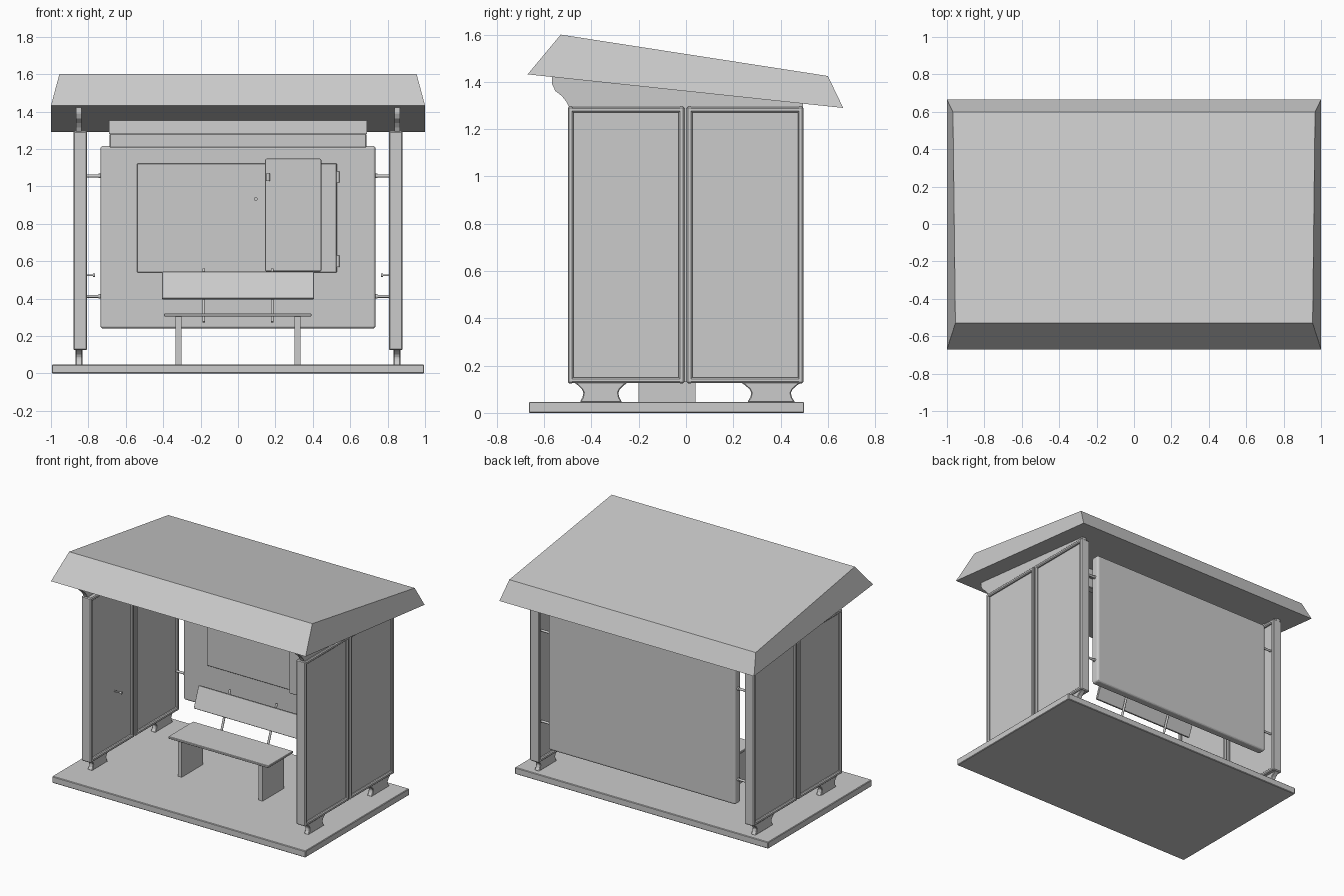
import bpy, bmesh, math
from mathutils import Vector

if "Cube" in bpy.data.objects:
    bpy.data.objects.remove(bpy.data.objects["Cube"])


def finish(name, bm, bevel=0.0, segments=1):
    bmesh.ops.recalc_face_normals(bm, faces=bm.faces[:])
    me = bpy.data.meshes.new(name)
    bm.to_mesh(me)
    bm.free()
    ob = bpy.data.objects.new(name, me)
    bpy.context.collection.objects.link(ob)
    if bevel:
        mod = ob.modifiers.new("bevel", 'BEVEL')
        mod.width = bevel
        mod.segments = segments
    return ob


def box(name, x, y, z, bevel=0.0, segments=1):
    bm = bmesh.new()
    bmesh.ops.create_cube(bm, size=1)
    for v in bm.verts:
        v.co = [lo + (c + 0.5) * (hi - lo) for c, (lo, hi) in zip(v.co, (x, y, z))]
    return finish(name, bm, bevel, segments)


def extrude_yz(name, profile, x0, x1, bevel=0.0):
    bm = bmesh.new()
    face = bm.faces.new([bm.verts.new((x0, y, z)) for y, z in profile])
    res = bmesh.ops.extrude_face_region(bm, geom=[face])
    for v in res["geom"]:
        if isinstance(v, bmesh.types.BMVert):
            v.co.x = x1
    return finish(name, bm, bevel)


def rod(name, a, b, radius, sides=10):
    a, b = Vector(a), Vector(b)
    bm = bmesh.new()
    bmesh.ops.create_cone(bm, cap_ends=True, segments=sides, radius1=radius,
                          radius2=radius, depth=(b - a).length)
    rot = (b - a).to_track_quat('Z', 'Y').to_matrix()
    for v in bm.verts:
        v.co = rot @ v.co + (a + b) / 2
    ob = finish(name, bm)
    for p in ob.data.polygons:
        p.use_smooth = len(p.vertices) == 4
    return ob


def span(s, a, b):
    return (min(s * a, s * b), max(s * a, s * b))


# Floor slab
box("floor_slab", (-0.995, 0.995), (-0.665, 0.5), (0, 0.047), 0.004)

# Sloped roof: outline points as (half width, y, z)
bm = bmesh.new()
rings = [(1.0, -0.67, 1.432), (0.955, -0.53, 1.6), (0.968, 0.6, 1.425), (1.0, 0.665, 1.29)]
left = [bm.verts.new((-w, y, z)) for w, y, z in rings]
right = [bm.verts.new((w, y, z)) for w, y, z in rings]
bm.faces.new(left)
bm.faces.new(right)
for i in range(4):
    j = (i + 1) % 4
    bm.faces.new((left[i], left[j], right[j], right[i]))
finish("roof", bm)


# Concave foot profile, wide at both ends
def foot_profile(yc, w):
    shape = [(1.0, 0.13), (0.86, 0.118), (0.7, 0.1), (0.64, 0.085), (0.68, 0.065), (0.78, 0.045)]
    return ([(yc + w * f, z) for f, z in shape] +
            [(yc - w * f, z) for f, z in reversed(shape)])


for s, side in ((-1, "left"), (1, "right")):
    # Side wall: two framed panes
    for y0, y1, place in ((-0.5, -0.007, "front"), (0.003, 0.497, "back")):
        tag = f"{side}_{place}"
        xs = span(s, 0.806, 0.88)
        w = 0.024
        box(tag + "_post_a", xs, (y0, y0 + w), (0.125, 1.295), 0.006)
        box(tag + "_post_b", xs, (y1 - w, y1), (0.125, 1.295), 0.006)
        box(tag + "_top_rail", xs, (y0 + 0.01, y1 - 0.01), (1.27, 1.294), 0.006)
        box(tag + "_bottom_rail", xs, (y0 + 0.01, y1 - 0.01), (0.126, 0.15), 0.006)
        box(tag + "_pane", span(s, 0.822, 0.865), (y0 + 0.015, y1 - 0.015), (0.14, 1.28))
    box(side + "_centre_strip", span(s, 0.82, 0.866), (-0.012, 0.008), (0.13, 1.29))

    # Bracket carrying the roof
    extrude_yz(side + "_roof_bracket",
               [(-0.49, 1.285), (-0.505, 1.315), (-0.525, 1.34), (-0.553, 1.362), (-0.566, 1.39),
                (-0.566, 1.43), (0.495, 1.315), (0.495, 1.285)], s * 0.836, s * 0.866)

    # Feet
    for yc, w, place in ((-0.36, 0.115, "front"), (0.36, 0.13, "back")):
        extrude_yz(f"{side}_{place}_foot", foot_profile(yc, w), s * 0.832, s * 0.868, 0.004)

    # Pins joining the back wall, and a small knob on the side wall
    for z in (0.412, 1.056):
        rod(side + "_wall_pin", (s * 0.72, 0.465, z), (s * 0.81, 0.465, z), 0.008)
        rod(side + "_pin_collar", (s * 0.735, 0.465, z), (s * 0.745, 0.465, z), 0.012)
    rod(side + "_knob_stem", (s * 0.775, -0.21, 0.525), (s * 0.825, -0.21, 0.525), 0.005)
    rod(side + "_knob", (s * 0.764, -0.21, 0.525), (s * 0.776, -0.21, 0.525), 0.009)

    # Bench leg and backrest rod
    box(side + "_bench_leg", span(s, 0.302, 0.333), (-0.2, 0.04), (0.045, 0.308))
    rod(side + "_backrest_rod", (s * 0.183, 0.065, 0.275), (s * 0.183, 0.172, 0.56), 0.008)

# Back wall with rounded edges
box("back_wall", (-0.735, 0.735), (0.435, 0.497), (0.24, 1.217), 0.014, 3)

# Notice board with hinged cover and catches
box("notice_board", (-0.54, 0.528), (0.42, 0.44), (0.54, 1.122), 0.003)
box("info_case", (0.145, 0.446), (0.365, 0.437), (0.545, 1.148), 0.008, 2)
for z in (0.6, 1.05):
    rod("board_hinge", (0.533, 0.428, z - 0.03), (0.533, 0.428, z + 0.03), 0.009)
rod("case_catch", (0.16, 0.355, 1.03), (0.16, 0.355, 1.07), 0.012)
rod("board_knob", (0.095, 0.405, 0.932), (0.095, 0.425, 0.932), 0.01)

# Lamp housing below the roof
extrude_yz("lamp_housing", [(0.085, 1.37), (0.08, 1.28), (0.15, 1.28), (0.15, 1.36)], -0.69, 0.69)
box("lamp_cover", (-0.686, 0.686), (0.088, 0.142), (1.207, 1.281), 0.004)

# Bench seat and leaning backrest
box("bench_seat", (-0.395, 0.392), (-0.22, 0.06), (0.304, 0.32), 0.003)
extrude_yz("bench_backrest", [(0.08, 0.402), (0.135, 0.545), (0.152, 0.539), (0.097, 0.396)],
           -0.405, 0.405, 0.002)
